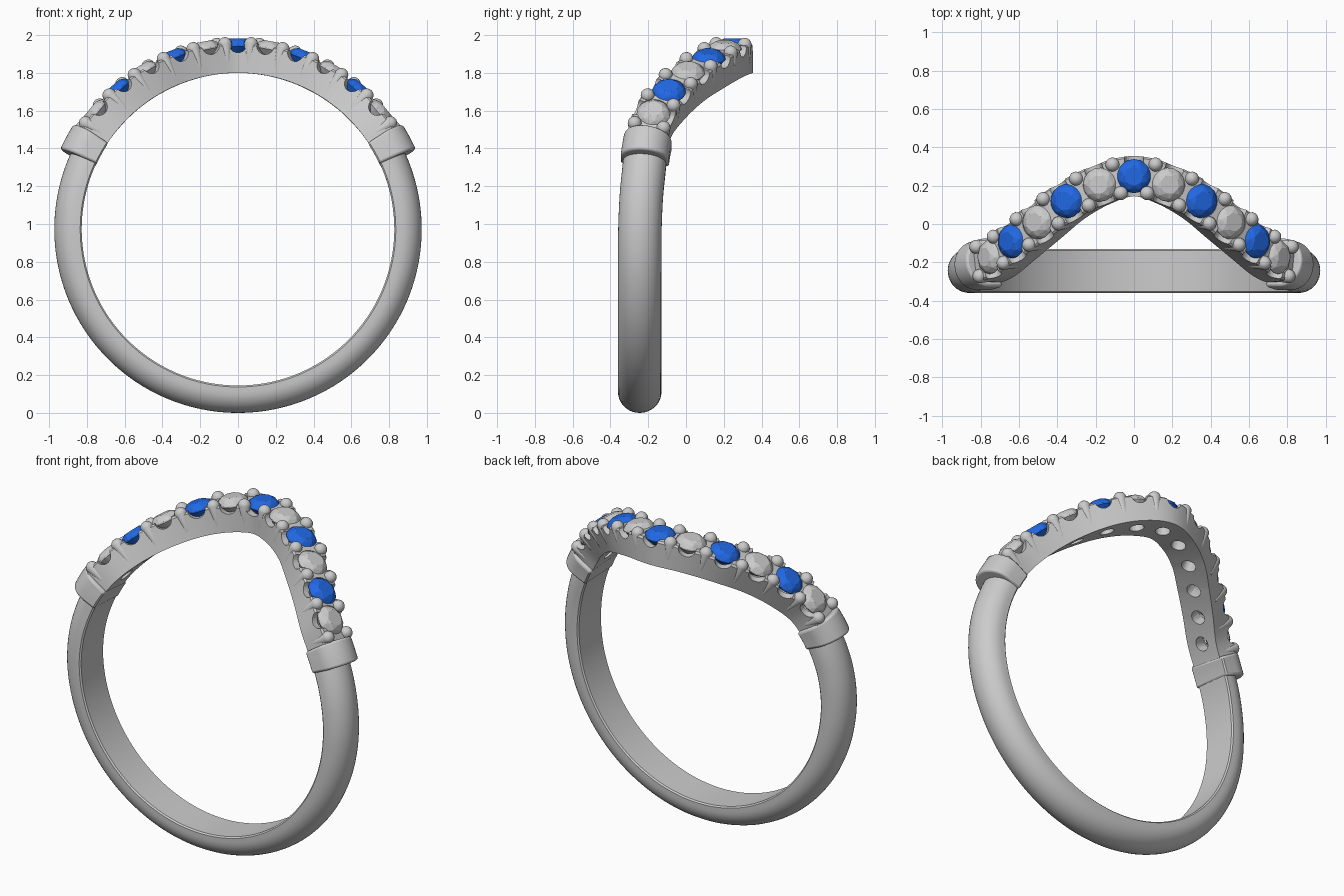
import bpy, bmesh, math
from mathutils import Vector, Matrix

if "Cube" in bpy.data.objects:
    bpy.data.objects.remove(bpy.data.objects["Cube"])

ZC, R_IN, R_OUT, R_MID = 0.9725, 0.8275, 0.9725, 0.95
STONES = [0, 10.6, 21.2, 31.2, 41.2, 50.8]        # degrees from the top
# sideways drift of the band: angle from top -> y
PATH = [(-10.6, .205), (0, .25), (10.6, .205), (21.2, .12), (31.2, .01), (41.2, -.09),
        (50.8, -.172), (60, -.207), (70, -.225), (80, -.238), (95, -.245), (180, -.245), (200, -.245)]


def y_at(deg):
    t = abs((deg + 180) % 360 - 180)
    for i in range(1, len(PATH) - 2):
        (x0, a), (x1, b), (x2, c), (x3, d) = PATH[i - 1:i + 3]
        if x1 <= t <= x2:
            h = x2 - x1
            s = (t - x1) / h
            m1, m2 = (c - a) / (x2 - x0) * h, (d - b) / (x3 - x1) * h
            return ((2*s**3 - 3*s*s + 1)*b + (s**3 - 2*s*s + s)*m1
                    + (3*s*s - 2*s**3)*c + (s**3 - s*s)*m2)
    return PATH[-1][1]


def slope(deg):
    return math.atan2(y_at(deg + .5) - y_at(deg - .5), R_MID * math.radians(1))


def pos(deg, u, r):
    """Point at angle deg, offset u across the band, radius r."""
    a = slope(deg)
    t = math.radians(deg) - u * math.sin(a) / R_MID
    return Vector((r*math.sin(t), y_at(deg) + u*math.cos(a), ZC + r*math.cos(t)))


def frame(deg, r):
    """Local frame: x along band, y across band, z outward."""
    t, a = math.radians(deg), slope(deg)
    out = Vector((math.sin(t), 0, math.cos(t)))
    tan = Vector((math.cos(t), 0, -math.sin(t)))
    across = Vector((0, 1, 0)) * math.cos(a) - tan * math.sin(a)
    along = across.cross(out)
    m = Matrix((along, across, out)).transposed().to_4x4()
    m.translation = pos(deg, 0, r)
    return m


def finish(name, bm, smooth=40):
    bmesh.ops.recalc_face_normals(bm, faces=bm.faces)
    me = bpy.data.meshes.new(name)
    bm.to_mesh(me)
    bm.free()
    ob = bpy.data.objects.new(name, me)
    bpy.context.collection.objects.link(ob)
    if smooth:
        shade(ob, smooth)
    return ob


def activate(ob):
    bpy.ops.object.select_all(action='DESELECT')
    ob.select_set(True)
    bpy.context.view_layer.objects.active = ob


def shade(ob, deg=40):
    activate(ob)
    bpy.ops.object.shade_smooth_by_angle(angle=math.radians(deg))


def sweep(name, profile, a0, a1, n):
    bm = bmesh.new()
    rings = []
    for i in range(n + 1):
        d = a0 + (a1 - a0) * i / n
        rings.append([bm.verts.new(pos(d, u, r)) for u, r in profile])
    k = len(profile)
    for p, q in zip(rings, rings[1:]):
        for j in range(k):
            bm.faces.new((p[j], p[(j+1) % k], q[(j+1) % k], q[j]))
    bm.faces.new(rings[0])
    bm.faces.new(rings[-1])
    return finish(name, bm)


def d_profile(w, r0, r_side, r1, n=20):
    """Flat inside, domed outside."""
    arc = [(w*math.cos(math.pi*i/n), r_side + (r1 - r_side)*math.sin(math.pi*i/n)) for i in range(n + 1)]
    return [(-w + .008, r0), (w - .008, r0), (w, r0 + .008)] + arc + [(-w, r0 + .008)]


def lathe(bm, m, prof, n=24):
    rings = [[bm.verts.new(m @ Vector((r*math.cos(2*math.pi*i/n), r*math.sin(2*math.pi*i/n), z)))
              for i in range(n)] for r, z in prof]
    for p, q in zip(rings, rings[1:]):
        for j in range(n):
            bm.faces.new((p[j], p[(j+1) % n], q[(j+1) % n], q[j]))
    bm.faces.new(rings[0][::-1])
    bm.faces.new(rings[-1])


# plain shank
sweep("shank", d_profile(.115, R_IN, .862, R_OUT), 62, 298, 120)

# collars joining shank and jewelled band
for side, s in (("right", 1), ("left", -1)):
    c = sweep("collar_" + side, d_profile(.128, R_IN - .003, .91, 1.032), s*57.6, s*65.8, 8)
    b = c.modifiers.new("soft", 'BEVEL')
    b.width, b.segments, b.limit_method, b.angle_limit = .014, 3, 'ANGLE', math.radians(60)
    activate(c)
    bpy.ops.object.modifier_apply(modifier="soft")
    shade(c)

# curved stone-set band
band = sweep("stone_band", [(-.105, R_IN), (.105, R_IN), (.105, .975), (.095, .985),
                            (-.095, .985), (-.105, .975)], -60, 60, 96)
all_angles = sorted({s * a for a in STONES for s in (1, -1)})

# cutters: stone seats with through holes, and side scallops
seats, scallops = bmesh.new(), bmesh.new()
for a in all_angles:
    lathe(seats, frame(a, .97), [(.042, -.2), (.042, -.075), (.087, 0), (.087, .1)])
    m = frame(a, .985) @ Matrix.Rotation(math.pi/2, 4, 'X')
    lathe(scallops, m, [(.05, -.14), (.05, .14)])
for name, bm in (("seat_cutter", seats), ("scallop_cutter", scallops)):
    cut = finish(name, bm, 0)
    cut.hide_render = True
    mod = band.modifiers.new("cut", 'BOOLEAN')
    mod.operation, mod.solver, mod.object, mod.use_self = 'DIFFERENCE', 'EXACT', cut, True
    activate(band)
    bpy.ops.object.modifier_apply(modifier="cut")
    bpy.data.objects.remove(cut)
shade(band, 35)

# faceted stones
blue = bpy.data.materials.new("blue_stone")
blue.diffuse_color = (.015, .14, .78, 1)
blue.use_nodes = True
blue.node_tree.nodes["Principled BSDF"].inputs["Base Color"].default_value = blue.diffuse_color
for i, a in enumerate(all_angles):
    bm = bmesh.new()
    m = frame(a, .97)
    for n, r, z, off in ((8, .05, .040, 0), (8, .074, .026, .5), (16, .089, .004, 0),
                         (16, .089, -.004, 0), (8, .045, -.048, .5), (1, 0, -.085, 0)):
        for j in range(n):
            t = 2 * math.pi * (j + off) / n
            bm.verts.new(m @ Vector((r*math.cos(t), r*math.sin(t), z)))
    bmesh.ops.convex_hull(bm, input=bm.verts)
    gem = finish(f"stone_{i + 1}", bm, 0)
    if i % 2 == 1:
        gem.data.materials.append(blue)

# prongs: round bead on a tapering post, in pairs between the stones
mids = [(p + q) / 2 for p, q in zip(STONES, STONES[1:])] + [56]
bm = bmesh.new()
for a in mids:
    for s in (1, -1):
        for u in (1, -1):
            m = frame(s*a, .982)
            top = m @ Vector((0, u*.078, 0))
            low = m @ Vector((0, u*.092, -.11))
            axis = (top - low).normalized()
            post = axis.to_track_quat('Z', 'Y').to_matrix().to_4x4()
            post.translation = low
            dome = [(.037*math.cos(t), (top - low).length + .037*math.sin(t))
                    for t in (math.radians(d) for d in (0, 18, 36, 54, 72, 86))]
            lathe(bm, post, [(.012, 0)] + dome, 16)
finish("prongs", bm)
